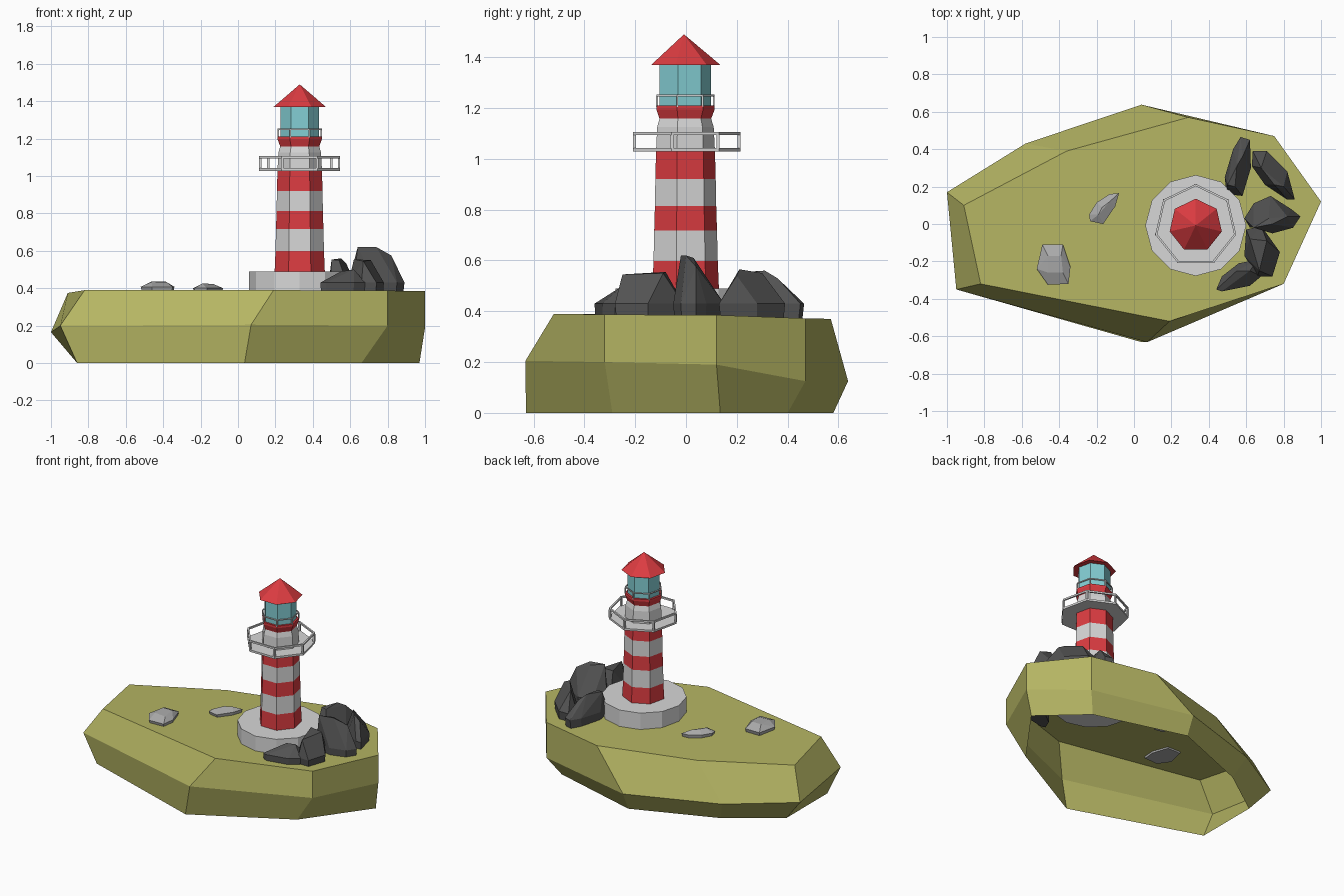
import bpy, bmesh, math
from mathutils import Vector

if "Cube" in bpy.data.objects:
    bpy.data.objects.remove(bpy.data.objects["Cube"])

def material(name, rgb):
    m = bpy.data.materials.new(name)
    m.diffuse_color = (*rgb, 1)
    m.use_nodes = True
    m.node_tree.nodes["Principled BSDF"].inputs["Base Color"].default_value = m.diffuse_color
    return m

OLIVE = material("olive grass", (0.46, 0.46, 0.125))
WHITE = material("white paint", (0.68, 0.68, 0.68))
RED = material("red paint", (0.72, 0.045, 0.053))
GLASS = material("teal glass", (0.23, 0.62, 0.66))
DARK = material("dark rock", (0.085, 0.085, 0.085))
GREY = material("grey stone", (0.40, 0.40, 0.40))

CX, CY = 0.33, -0.008   # tower axis

def finish(name, bm, mats):
    bmesh.ops.recalc_face_normals(bm, faces=bm.faces)
    me = bpy.data.meshes.new(name)
    bm.to_mesh(me)
    bm.free()
    for m in mats:
        me.materials.append(m)
    ob = bpy.data.objects.new(name, me)
    bpy.context.collection.objects.link(ob)
    return ob

def corner(r, k, n):
    a = math.pi / 2 + 2 * math.pi * k / n
    return CX + r * math.cos(a), CY + r * math.sin(a)

def lathe(name, profile, mats, n=7, bands=None, closed=False):
    """Revolve (r, z) points into n flat sides; r = 0 makes a pole."""
    bm = bmesh.new()
    rings = []
    for r, z in profile:
        if r == 0:
            rings.append([bm.verts.new((CX, CY, z))] * n)
        else:
            rings.append([bm.verts.new((*corner(r, k, n), z)) for k in range(n)])
    pairs = list(zip(rings, rings[1:]))
    if closed:
        pairs.append((rings[-1], rings[0]))
    for s, (a, b) in enumerate(pairs):
        for k in range(n):
            j = (k + 1) % n
            f = bm.faces.new(list(dict.fromkeys((a[k], a[j], b[j], b[k]))))
            f.material_index = bands[s] if bands else 0
    return finish(name, bm, mats)

def railing(name, r, z0, z1, t):
    """Top rail ring plus one post at each corner."""
    lathe(name + "_rail", [(r, z1 - t), (r, z1), (r - t, z1), (r - t, z1 - t)],
          [WHITE], closed=True)
    bm = bmesh.new()
    for k in range(7):
        x, y = corner(r - t / 2, k, 7)
        cube = bmesh.ops.create_cube(bm, size=1)["verts"]
        bmesh.ops.scale(bm, vec=(t, t, z1 - z0 - t), verts=cube)
        bmesh.ops.translate(bm, vec=(x, y, (z0 + z1 - t) / 2), verts=cube)
    finish(name + "_posts", bm, [WHITE])

def stone(name, outline, crest, mat, z_low, z_mid):
    """Faceted hull: shrunken foot, widest outline, and a few crest points."""
    c = sum((Vector(p) for p in outline), Vector((0, 0))) / len(outline)
    pts = [(*(c + (Vector(p) - c) * 0.92), z_low) for p in outline]
    pts += [(*p, z_mid) for p in outline] + crest
    bm = bmesh.new()
    for p in pts:
        bm.verts.new(p)
    res = bmesh.ops.convex_hull(bm, input=bm.verts)
    loose = [v for v in bm.verts if not v.link_faces]
    bmesh.ops.delete(bm, geom=loose, context='VERTS')
    bmesh.ops.dissolve_limit(bm, angle_limit=0.1, verts=bm.verts, edges=bm.edges)
    finish(name, bm, [mat])

# Island: three eight-sided rings, open underneath
top = [(-.91, .10, .375), (-.36, .39, .372), (.29, .57, .37), (.75, .47, .372),
       (1.0, .12, .385), (.80, -.32, .387), (.19, -.52, .39), (-.82, -.32, .39)]
mid = [(-1.0, .17, .165), (-.58, .43, .14), (.04, .638, .125), (.75, .47, .125),
       (1.0, .12, .19), (.80, -.32, .20), (.07, -.632, .205), (-.95, -.35, .20)]
low = [(-.86, .12, 0), (-.52, .36, 0), (.04, .58, 0), (.68, .40, 0),
       (.97, .135, 0), (.66, -.29, 0), (.035, -.63, 0), (-.86, -.33, 0)]
bm = bmesh.new()
rings = [[bm.verts.new(p) for p in ring] for ring in (low, mid, top)]
for a, b in zip(rings, rings[1:]):
    for k in range(8):
        j = (k + 1) % 8
        bm.faces.new((a[k], a[j], b[j], b[k]))
bm.faces.new(rings[2])
finish("island", bm, [OLIVE])

# Tower footing
lathe("footing", [(0, .37), (.27, .37), (.27, .49), (0, .49)], [WHITE], n=12)

# Striped tower with flared collar
lathe("tower", [(.138, .48), (.133, .598), (.130, .718), (.127, .814), (.125, .92),
                (.122, 1.03), (.117, 1.125), (.107, 1.158), (.121, 1.195),
                (.121, 1.21), (0, 1.21)],
      [WHITE, RED], bands=[1, 0, 1, 0, 1, 0, 0, 1, 1, 1])

# Lower gallery and upper railing
lathe("gallery_floor", [(0, 1.028), (.222, 1.028), (.222, 1.042), (0, 1.042)], [WHITE])
railing("gallery", .222, 1.04, 1.106, .012)
railing("lantern", .121, 1.205, 1.253, .007)

# Lantern room and roof
lathe("lantern_room", [(.106, 1.20), (.106, 1.375)], [GLASS])
lathe("roof", [(0, 1.37), (.143, 1.37), (0, 1.49)], [RED])

# Dark rocks in an arc round the right side
rocks = [
    ([(.57, .465), (.62, .45), (.625, .30), (.58, .15), (.495, .16), (.485, .25), (.53, .40)],
     [(.50, .21, .553), (.55, .31, .56), (.58, .36, .53), (.54, .20, .55)]),
    ([(.635, .39), (.71, .39), (.82, .28), (.86, .13), (.82, .13), (.70, .21), (.63, .31)],
     [(.68, .30, .55), (.75, .21, .565), (.80, .20, .54)]),
    ([(.59, .03), (.64, .11), (.73, .15), (.84, .08), (.89, .04), (.85, -.02), (.74, -.05), (.62, -.02)],
     [(.64, -.02, .62), (.74, .0, .62), (.72, .03, .61), (.82, .04, .575)]),
    ([(.60, -.03), (.68, -.01), (.74, -.09), (.78, -.15), (.74, -.28), (.66, -.28), (.59, -.17)],
     [(.62, -.08, .555), (.71, -.09, .55), (.67, -.25, .545)]),
    ([(.44, -.35), (.47, -.28), (.56, -.21), (.66, -.19), (.68, -.28), (.62, -.33), (.47, -.36)],
     [(.50, -.31, .45), (.62, -.25, .50), (.55, -.25, .49)]),
]
for i, (outline, crest) in enumerate(rocks):
    stone(f"dark_rock_{i + 1}", outline, crest, DARK, .32, .43)

# Small grey stones on the grass
stone("flat_stone", [(-.49, -.11), (-.38, -.11), (-.34, -.23), (-.35, -.32), (-.46, -.325), (-.52, -.24)],
      [(-.46, -.17, .437), (-.39, -.17, .437), (-.38, -.26, .432), (-.46, -.26, .435)],
      GREY, .375, .408)
stone("long_stone", [(-.08, .165), (-.13, .16), (-.20, .115), (-.24, .05), (-.235, .015), (-.165, .0), (-.10, .095)],
      [(-.13, .12, .422), (-.19, .05, .425), (-.17, .09, .425)], GREY, .375, .40)
